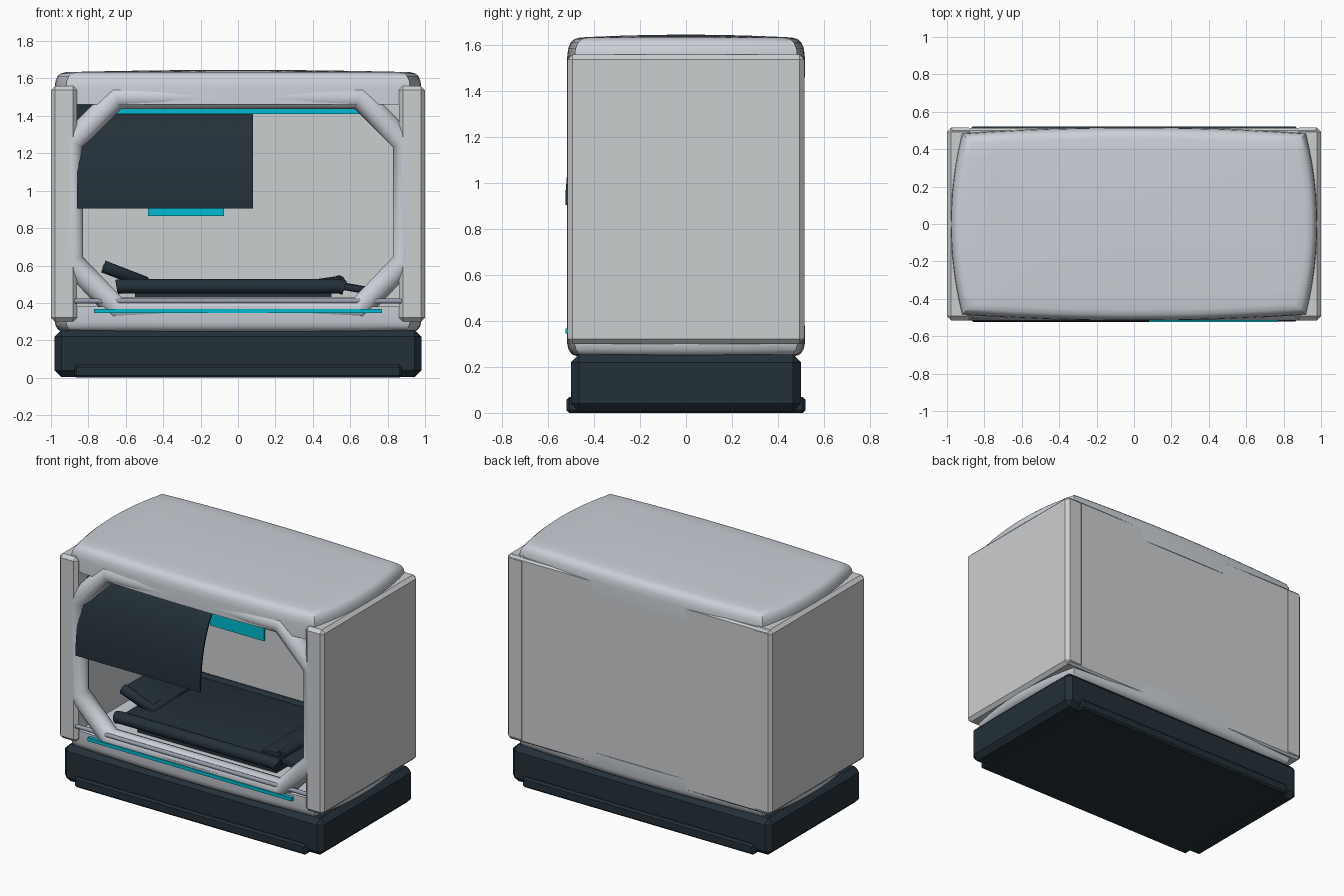
import bpy, bmesh, math
from mathutils import Vector

if "Cube" in bpy.data.objects:
    bpy.data.objects.remove(bpy.data.objects["Cube"])


def material(name, rgb):
    m = bpy.data.materials.new(name)
    m.diffuse_color = (*rgb, 1)
    m.use_nodes = True
    m.node_tree.nodes["Principled BSDF"].inputs["Base Color"].default_value = m.diffuse_color
    return m


SHELL = material("shell grey", (0.60, 0.63, 0.68))
PANEL = material("panel grey", (0.60, 0.62, 0.63))
DARK = material("dark slate", (0.017, 0.029, 0.040))
CYAN = material("cyan light", (0.0, 0.50, 0.64))
STEEL = material("rail steel", (0.30, 0.33, 0.41))


def finish(bm, name, mat, smooth=None):
    bmesh.ops.recalc_face_normals(bm, faces=bm.faces)
    me = bpy.data.meshes.new(name)
    bm.to_mesh(me)
    bm.free()
    ob = bpy.data.objects.new(name, me)
    bpy.context.collection.objects.link(ob)
    me.materials.append(mat)
    if smooth:
        bpy.ops.object.select_all(action='DESELECT')
        ob.select_set(True)
        bpy.context.view_layer.objects.active = ob
        bpy.ops.object.shade_smooth_by_angle(angle=math.radians(smooth))
    return ob


def box(name, lo, hi, mat, bevel=0, segments=1, tilt=0):
    """Axis-aligned box between two corners, optionally bevelled and tilted about y."""
    bm = bmesh.new()
    bmesh.ops.create_cube(bm, size=1)
    lo, hi = Vector(lo), Vector(hi)
    for v in bm.verts:
        v.co = Vector(v.co[i] * (hi[i] - lo[i]) for i in range(3))
    if bevel:
        bmesh.ops.bevel(bm, geom=bm.edges[:], offset=bevel, segments=segments,
                        affect='EDGES', profile=0.5)
    ob = finish(bm, name, mat, 35 if segments > 1 else None)
    ob.location = (lo + hi) / 2
    ob.rotation_euler.y = tilt
    return ob


def tube(name, pts, r, mat, cyclic=False):
    cu = bpy.data.curves.new(name, 'CURVE')
    cu.dimensions = '3D'
    cu.bevel_depth = r
    cu.bevel_resolution = 5
    cu.use_fill_caps = True
    sp = cu.splines.new('POLY')
    sp.points.add(len(pts) - 1)
    for p, co in zip(sp.points, pts):
        p.co = (*co, 1)
    sp.use_cyclic_u = cyclic
    ob = bpy.data.objects.new(name, cu)
    bpy.context.collection.objects.link(ob)
    cu.materials.append(mat)
    return ob


def crowned_slab(name, levels, mat):
    """Slab with bowed sides: levels are (z, inset) rings, the last closed by a crowned grid."""
    bm = bmesh.new()
    n = 12

    def point(u, v, inset, z):
        x = u * (0.92 + 0.06 * (1 - v * v) - inset)
        y = v * (0.485 + 0.032 * (1 - u * u) - inset)
        return bm.verts.new((x, y, z))

    t = [-1 + 2 * i / n for i in range(n + 1)]
    loop = ([(a, -1) for a in t[:-1]] + [(1, a) for a in t[:-1]]
            + [(-a, 1) for a in t[:-1]] + [(-1, -a) for a in t[:-1]])
    rings = [[point(u, v, ins, z) for u, v in loop] for z, ins in levels]
    for a, b in zip(rings, rings[1:]):
        for i in range(len(a)):
            j = (i + 1) % len(a)
            bm.faces.new((a[i], a[j], b[j], b[i]))
    bm.faces.new(rings[0])
    # crowned top grid
    z, ins = levels[-1]
    up = 0.012 if z > levels[0][0] else -0.004
    g = [[point(u, v, ins, z + up * (1 - u * u) * (1 - v * v)) for v in t] for u in t]
    for i in range(n):
        for j in range(n):
            bm.faces.new((g[i][j], g[i + 1][j], g[i + 1][j + 1], g[i][j + 1]))
    bmesh.ops.remove_doubles(bm, verts=bm.verts, dist=1e-5)
    return finish(bm, name, mat, 40)


# plinth and its skirt
box("base", (-0.98, -0.5, 0.005), (0.98, 0.5, 0.255), DARK, 0.035)
box("base_skirt", (-0.875, -0.52, 0), (0.875, 0.52, 0.07), DARK, 0.012)

# roof and lower shell
crowned_slab("roof", [(1.46, 0.0), (1.55, 0.0), (1.585, 0.004), (1.612, 0.015),
                      (1.627, 0.032), (1.634, 0.06)], SHELL)
crowned_slab("lower_shell", [(0.38, 0.0), (0.30, 0.0), (0.275, 0.006),
                             (0.255, 0.02), (0.246, 0.045)], SHELL)

# side walls and back wall
for side, s in (("left", -1), ("right", 1)):
    xs = sorted((s * 0.86, s * 1.0))
    box(side + "_wall", (xs[0], -0.515, 0.30), (xs[1], 0.515, 1.56), PANEL, 0.022)
box("back_wall", (-0.985, 0.40, 0.30), (0.985, 0.512, 1.555), PANEL, 0.012)

# rounded octagonal door frame
ring = [(0.89, 1.26), (0.65, 1.50), (-0.65, 1.50), (-0.89, 1.26),
        (-0.89, 0.62), (-0.65, 0.37), (0.65, 0.37), (0.89, 0.62)]
tube("door_frame", [(x, -0.448, z) for x, z in ring], 0.069, SHELL, True)

# sill rail and light strips
tube("sill_rail", [(-0.875, -0.497, 0.41), (0.875, -0.497, 0.41)], 0.014, STEEL)
box("sill_light", (-0.77, -0.524, 0.345), (0.77, -0.50, 0.368), CYAN)
box("ceiling_light", (-0.70, -0.40, 1.41), (0.70, -0.36, 1.47), CYAN)
box("wall_screen", (-0.48, 0.385, 0.865), (-0.075, 0.402, 1.15), CYAN)

# curved half shutter
bm = bmesh.new()
arc = [(-0.27 - 0.255 * math.sin(a), 0.905 + 0.56 * math.cos(a))
       for a in [math.radians(90 * i / 14) for i in range(15)]]
outer = [[bm.verts.new((x, y, z)) for y, z in arc] for x in (-0.86, 0.08)]
inner = [[bm.verts.new((x, y + 0.012, z)) for y, z in arc] for x in (-0.86, 0.08)]
for i in range(len(arc) - 1):
    for l, r in ((outer[0], outer[1]), (inner[0], inner[1]),
                 (outer[0], inner[0]), (outer[1], inner[1])):
        bm.faces.new((l[i], r[i], r[i + 1], l[i + 1]))
for i in (0, -1):
    bm.faces.new((outer[0][i], outer[1][i], inner[1][i], inner[0][i]))
finish(bm, "shutter", DARK, 35)

# bed: plinth, mattress, side bolsters
box("bed_support", (-0.55, -0.30, 0.37), (0.50, 0.30, 0.47), DARK)
box("mattress", (-0.62, -0.38, 0.45), (0.56, 0.38, 0.515), DARK, 0.02, 3)
for side, y in (("front", -0.38), ("back", 0.38)):
    tube(side + "_bolster", [(-0.65, y, 0.485), (-0.62, y, 0.49),
                             (0.54, y, 0.49), (0.57, y, 0.48)], 0.04, DARK)

# headrest: tilted pad with a tubular edge
tube("headrest_edge", [(-0.72, -0.21, 0.595), (-0.50, -0.21, 0.51),
                       (-0.50, 0.21, 0.51), (-0.72, 0.21, 0.595)], 0.034, DARK)
box("headrest_pad", (-0.73, -0.21, 0.53), (-0.49, 0.21, 0.575), DARK, 0.012, 2,
    tilt=math.radians(21))

# knee roll and sloping foot rest
tube("knee_roll", [(0.54, -0.32, 0.515), (0.54, 0.32, 0.515)], 0.033, DARK)
box("knee_pad", (0.40, -0.33, 0.49), (0.55, 0.33, 0.535), DARK, 0.012, 2,
    tilt=math.radians(-8))
box("foot_rest", (0.54, -0.33, 0.46), (0.69, 0.33, 0.50), DARK, 0.015, 2,
    tilt=math.radians(10))
